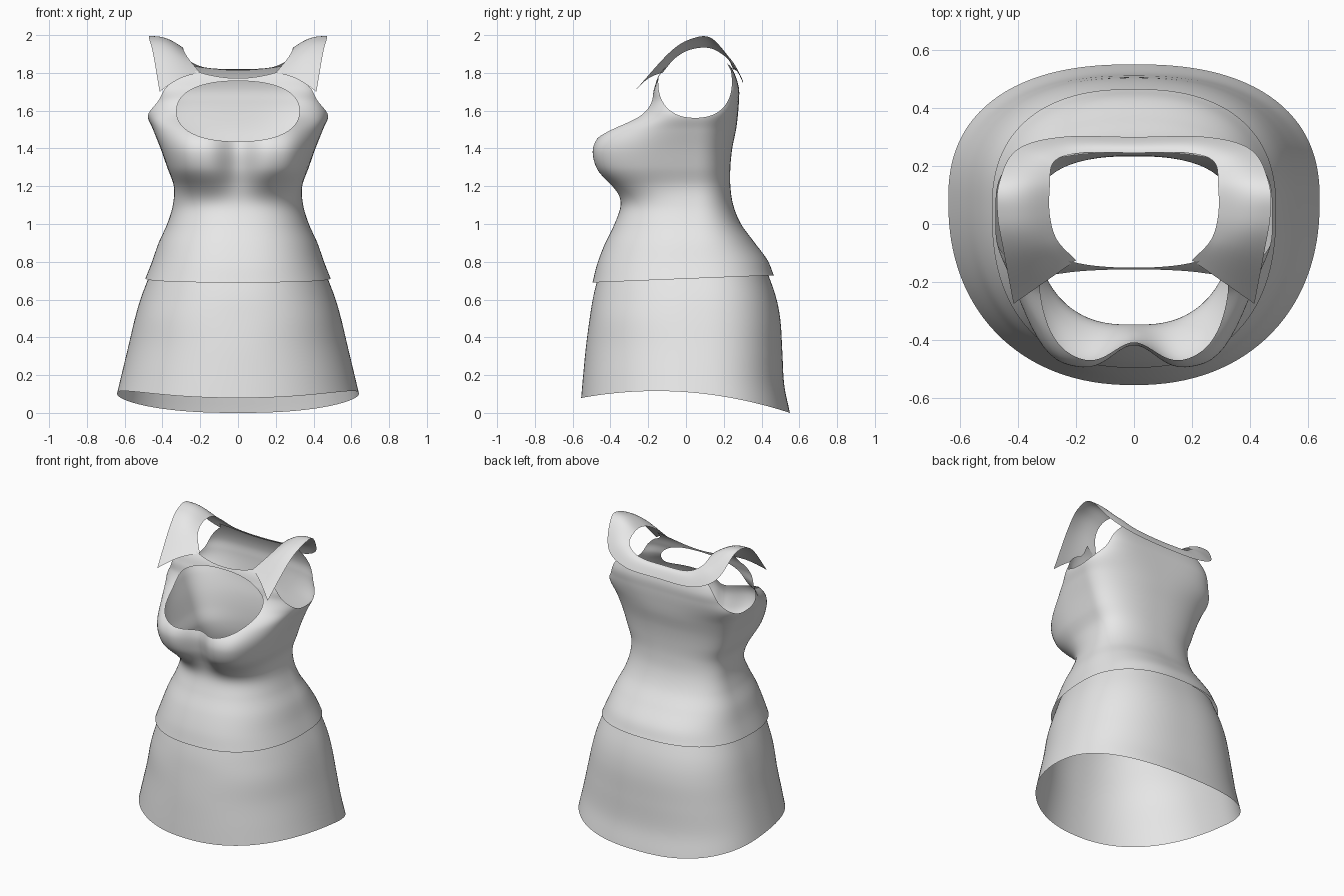
import bpy
import bmesh
from math import cos, sin, pi, exp
from mathutils import Vector

if "Cube" in bpy.data.objects:
    bpy.data.objects.remove(bpy.data.objects["Cube"])

# One plain cloth colour
cloth = bpy.data.materials.new("light grey cloth")
cloth.use_nodes = True
cloth.diffuse_color = (0.8, 0.8, 0.8, 1)
cloth.node_tree.nodes["Principled BSDF"].inputs["Base Color"].default_value = (0.8, 0.8, 0.8, 1)


def spline(rows, t):
    """Smooth curve through equally weighted rows, t from 0 to 1."""
    last = len(rows) - 1
    i = min(int(t * last), last - 1)
    u = t * last - i
    b, c = rows[i], rows[i + 1]
    a = rows[i - 1] if i > 0 else b * 2 - c
    d = rows[i + 2] if i + 2 <= last else c * 2 - b
    return (b * 2 + (c - a) * u + (a * 2 - b * 5 + c * 4 - d) * u ** 2
            + (b * 3 - a - c * 3 + d) * u ** 3) * 0.5


def grid_mesh(rows, closed):
    """Join rows of points into a sheet of quads."""
    bm = bmesh.new()
    grid = [[bm.verts.new(p) for p in row] for row in rows]
    for low, high in zip(grid, grid[1:]):
        count = len(low)
        for j in range(count if closed else count - 1):
            k = (j + 1) % count
            bm.faces.new((low[j], low[k], high[k], high[j]))
    return bm


def loft(profile, middle, steps, shape, sides=128):
    """Rings of height, half width, front, back, front and back squareness; shape adjusts points."""
    profile = [Vector(r) for r in profile]
    rings = []
    for i in range(steps + 1):
        v = i / steps
        z, wide, front, back, square_front, square_back = spline(profile, v)
        ring = []
        for j in range(sides):
            a = 2 * pi * (j + 0.5) / sides
            c, s = cos(a), sin(a)
            depth = back - middle if s > 0 else middle - front
            n = square_back if s > 0 else square_front
            r = (abs(c) ** n + abs(s) ** n) ** (-1 / n)
            ring.append(shape(Vector((wide * r * c, middle + depth * r * s, z)), v))
        rings.append(ring)
    return grid_mesh(rings, True)


def cut(bm, field):
    """Cut away the area where the field is negative, with a clean edge."""
    value = {v: field(v.co) for v in bm.verts}
    inside = [v for v in bm.verts if value[v] < 0]
    edge_points = []
    for e in list(bm.edges):
        a, b = e.verts
        if (value[a] < 0) != (value[b] < 0):
            t = value[a] / (value[a] - value[b])
            place = a.co.lerp(b.co, t)
            point = bmesh.utils.edge_split(e, a, t)[1]
            point.co = place
            edge_points.append(point)
    bmesh.ops.connect_verts(bm, verts=edge_points)
    bmesh.ops.delete(bm, geom=inside, context='VERTS')


def finish(bm, name):
    mesh = bpy.data.meshes.new(name)
    bm.to_mesh(mesh)
    bm.free()
    mesh.materials.append(cloth)
    mesh.shade_smooth()
    obj = bpy.data.objects.new(name, mesh)
    bpy.context.collection.objects.link(obj)


def dome(t):
    return exp(-abs(t) ** 3)


# Bodice with rounded bust and a hem that rises slightly at the back
def bodice_shape(p, v):
    if p.y < 0.05:
        bump = 0.12 * (dome((p.x - 0.21) / 0.17) + dome((p.x + 0.21) / 0.17))
        p.y -= bump * dome((p.z - 1.365) / 0.18) * min(1, (0.05 - p.y) / 0.2)
    p.z += 0.04 * p.y * (1 - v) ** 6
    return p


bodice = loft([
    (0.71, 0.49, -0.495, 0.465, 2.4, 2.4),
    (0.8, 0.455, -0.47, 0.43, 2.4, 2.4),
    (0.9, 0.42, -0.43, 0.36, 2.4, 2.4),
    (1, 0.375, -0.38, 0.29, 2.4, 2.4),
    (1.1, 0.345, -0.345, 0.25, 2.4, 2.4),
    (1.2, 0.34, -0.35, 0.235, 2.7, 2.4),
    (1.3, 0.375, -0.37, 0.235, 3.4, 2.4),
    (1.4, 0.41, -0.38, 0.245, 3.6, 2.4),
    (1.5, 0.45, -0.345, 0.265, 3.2, 2.5),
    (1.58, 0.48, -0.245, 0.275, 3.2, 3),
    (1.65, 0.45, -0.19, 0.28, 4.5, 4),
    (1.72, 0.42, -0.168, 0.28, 7, 5),
    (1.8, 0.395, -0.135, 0.255, 7, 5),
    (1.9, 0.36, -0.04, 0.2, 6, 5)], 0.05, 104, bodice_shape)


# Openings: chest window, armholes and neckline
def chest_window(p):
    if p.y > 0:
        return 1
    return abs(p.x / 0.325) ** 2.3 + abs((p.z - 1.597) / 0.16) ** 2.3 - 1


def armholes(p):
    oval = abs((p.y - 0.048) / 0.195) ** 2.3 + abs((p.z - 1.752) / 0.19) ** 2.3 - 1
    return max(oval * 0.1, 0.29 - abs(p.x))


def neckline(p):
    if p.y < 0.05:
        return 1.772 + 0.75 * p.x ** 2 - p.z
    return 1.815 + 0.4 * p.x ** 2 - p.z


for opening in (chest_window, armholes, neckline):
    cut(bodice, opening)
finish(bodice, "bodice")


# Flared skirt whose hem drops at the back
def skirt_shape(p, v):
    t = p.y / 0.55
    p.z += (0.02 - 0.04 * t - 0.07 * t * t) * (1 - v) ** 2
    return p


finish(loft([
    (0.09, 0.64, -0.555, 0.55, 2.2, 2.4),
    (0.2, 0.615, -0.545, 0.52, 2.2, 2.4),
    (0.35, 0.58, -0.53, 0.51, 2.2, 2.4),
    (0.5, 0.545, -0.51, 0.5, 2.3, 2.4),
    (0.62, 0.51, -0.49, 0.475, 2.3, 2.4),
    (0.76, 0.455, -0.455, 0.425, 2.4, 2.4)], 0.08, 32, skirt_shape), "skirt")

# Wide collar: outer and inner edge points from the left front to the back centre
half = [
    ((0.415, -0.275, 1.7), (0.2, -0.125, 1.8)),
    ((0.45, -0.09, 1.905), (0.265, -0.055, 1.88)),
    ((0.47, 0.03, 1.98), (0.29, 0.03, 1.925)),
    ((0.465, 0.14, 1.98), (0.29, 0.13, 1.93)),
    ((0.405, 0.255, 1.83), (0.275, 0.215, 1.88)),
    ((0.25, 0.3, 1.76), (0.18, 0.245, 1.83)),
    ((0, 0.3, 1.75), (0, 0.245, 1.82))]
half = [Vector(outer + inner) for outer, inner in half]
mirror = [Vector((-r[0], r[1], r[2], -r[3], r[4], r[5])) for r in half[-2::-1]]
stations = [spline(half + mirror, j / 96) for j in range(97)]
collar_rows = []
for i in range(9):
    t = i / 8
    lift = Vector((0, 0, 0.02 * sin(pi * t)))
    collar_rows.append([Vector(s[:3]).lerp(Vector(s[3:]), t) + lift for s in stations])
finish(grid_mesh(collar_rows, False), "collar")
